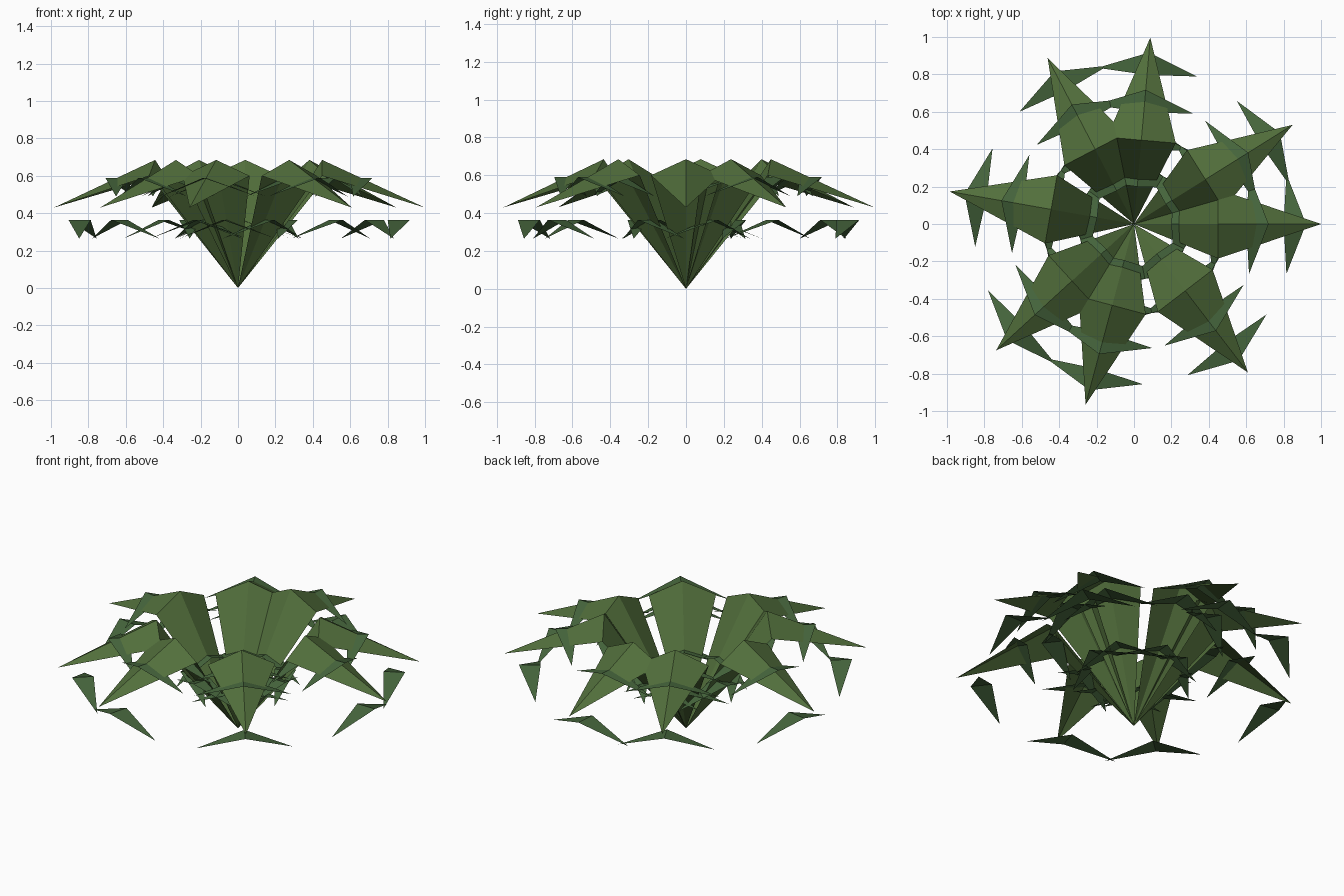
import bpy
from math import sin, cos, pi, radians

if "Cube" in bpy.data.objects:
    bpy.data.objects.remove(bpy.data.objects["Cube"])

ANGLES = [0, 32, 85, 117.5, 170, 222.5, 255, 307.5]


def material(name, color):
    m = bpy.data.materials.new(name)
    m.diffuse_color = color
    m.use_nodes = True
    m.node_tree.nodes["Principled BSDF"].inputs["Base Color"].default_value = m.diffuse_color
    return m


blade_mat = material("blade_green", (0.085, 0.16, 0.045, 1))
leaflet_mat = material("leaflet_green", (0.06, 0.13, 0.045, 1))


def mesh_object(name, verts, faces, mat, angle):
    me = bpy.data.meshes.new(name)
    me.from_pydata(verts, [], faces)
    me.materials.append(mat)
    ob = bpy.data.objects.new(name, me)
    ob.rotation_euler.z = radians(angle)
    bpy.context.collection.objects.link(ob)
    return ob


# Folded blade: rises from the root, widens at the bend, droops to a tip
blade_verts = [(0, 0, 0), (0.45, 0, 0.685), (0.45, 0.185, 0.6),
               (0.45, -0.185, 0.6), (1.0, 0, 0.43)]
blade_faces = [(0, 1, 2), (0, 3, 1), (1, 4, 2), (1, 3, 4)]

# Paired side leaflets following an arch along the frond
leaf_verts, leaf_faces = [], []
for k in range(1, 5):
    r = k * 0.2
    z = 0.62 * sin(pi * r)
    n = len(leaf_verts)
    leaf_verts += [(r, 0, z), (r + 0.12, 0, z),
                   (r + 0.015, 0.267, z - 0.1), (r + 0.015, -0.267, z - 0.1)]
    leaf_faces += [(n, n + 1, n + 2), (n, n + 3, n + 1)]

# Ring of eight fronds
for i, a in enumerate(ANGLES, 1):
    mesh_object(f"frond_blade_{i}", blade_verts, blade_faces, blade_mat, a)
    mesh_object(f"frond_leaflets_{i}", leaf_verts, leaf_faces, leaflet_mat, a)
